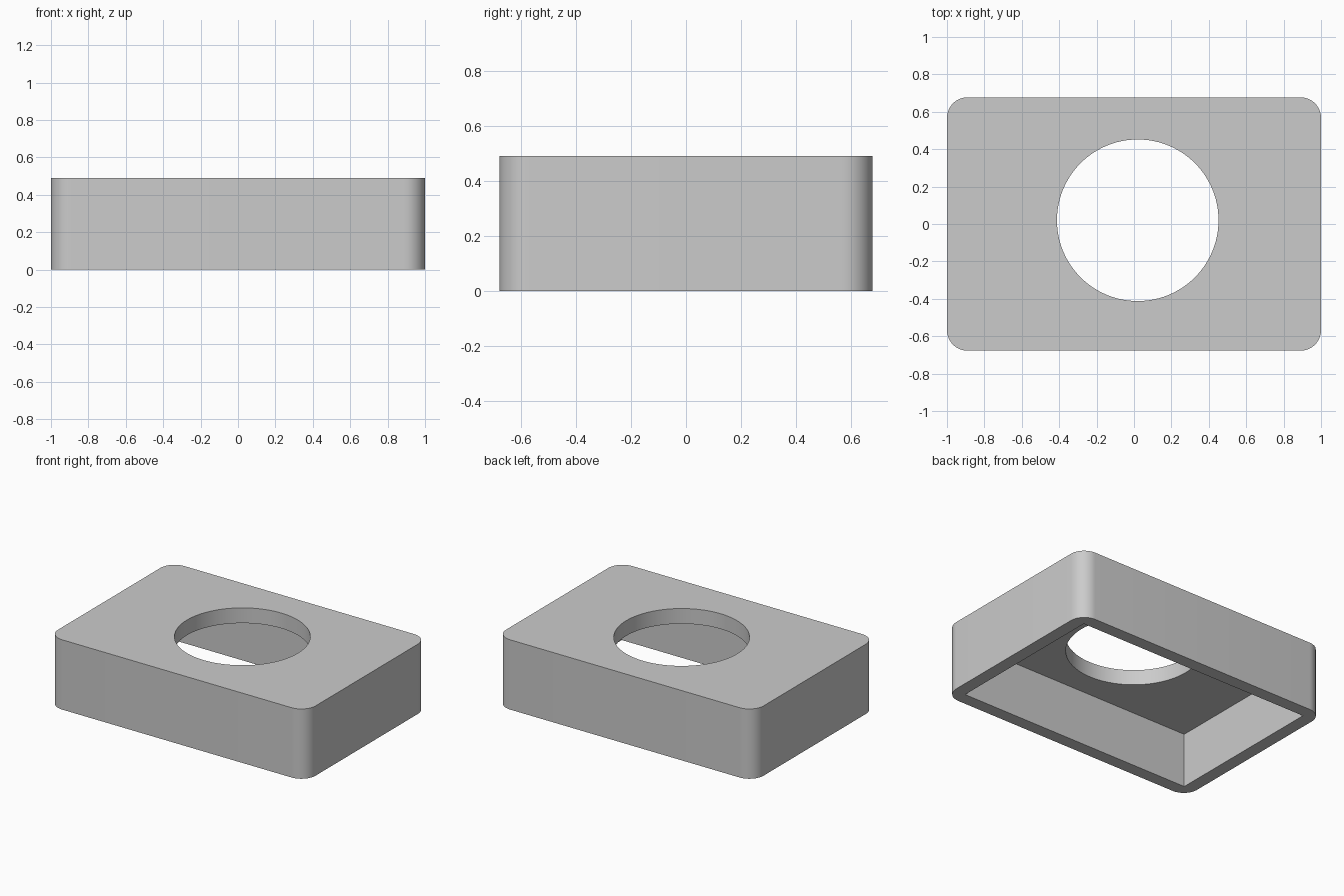
import bpy
import bmesh
import math
from mathutils import Matrix, Vector

default_cube = bpy.data.objects.get("Cube")
if default_cube:
    bpy.data.objects.remove(default_cube, do_unlink=True)

LENGTH, WIDTH, HEIGHT = 2.0, 1.355, 0.49
WALL, ROOF, CORNER = 0.09, 0.107, 0.11
HOLE_RADIUS, HOLE_CENTRE = 0.432, 0.02

grey = bpy.data.materials.new("light grey")
grey.use_nodes = True
colour = (0.6, 0.6, 0.6, 1.0)
grey.diffuse_color = colour
grey.node_tree.nodes["Principled BSDF"].inputs["Base Color"].default_value = colour


def make_object(name, bm):
    mesh = bpy.data.meshes.new(name)
    bm.to_mesh(mesh)
    bm.free()
    mesh.materials.append(grey)
    obj = bpy.data.objects.new(name, mesh)
    bpy.context.collection.objects.link(obj)
    return obj


def box(name, size, bottom, corner=0):
    bm = bmesh.new()
    centre = Vector((0, 0, bottom + size[2] / 2))
    bmesh.ops.create_cube(bm, size=1, matrix=Matrix.Translation(centre) @ Matrix.Diagonal((*size, 1)))
    if corner:
        upright = [e for e in bm.edges if abs(e.verts[0].co.z - e.verts[1].co.z) > size[2] / 2]
        bmesh.ops.bevel(bm, geom=upright, offset=corner, segments=12, profile=0.5, affect='EDGES')
    return make_object(name, bm)


def cylinder(name, radius, depth, centre):
    bm = bmesh.new()
    bmesh.ops.create_cone(bm, cap_ends=True, segments=96, radius1=radius, radius2=radius,
                          depth=depth, matrix=Matrix.Translation(centre))
    return make_object(name, bm)


# Rounded outer shell
shell = box("cover_shell", (LENGTH, WIDTH, HEIGHT), 0, CORNER)

# Square-cornered cavity open at the bottom, and round opening in the roof
cavity = box("cavity_cutter", (LENGTH - 2 * WALL, WIDTH - 2 * WALL, HEIGHT - ROOF + 0.1), -0.1)
opening = cylinder("opening_cutter", HOLE_RADIUS, HEIGHT, (HOLE_CENTRE, HOLE_CENTRE, HEIGHT))

bpy.ops.object.select_all(action='DESELECT')
shell.select_set(True)
bpy.context.view_layer.objects.active = shell
for cutter in (cavity, opening):
    cutter.hide_render = True
    cut = shell.modifiers.new(cutter.name, 'BOOLEAN')
    cut.operation = 'DIFFERENCE'
    cut.solver = 'EXACT'
    cut.object = cutter
    bpy.ops.object.modifier_apply(modifier=cut.name)
    bpy.data.objects.remove(cutter, do_unlink=True)

bpy.ops.object.shade_smooth_by_angle(angle=math.radians(30))
